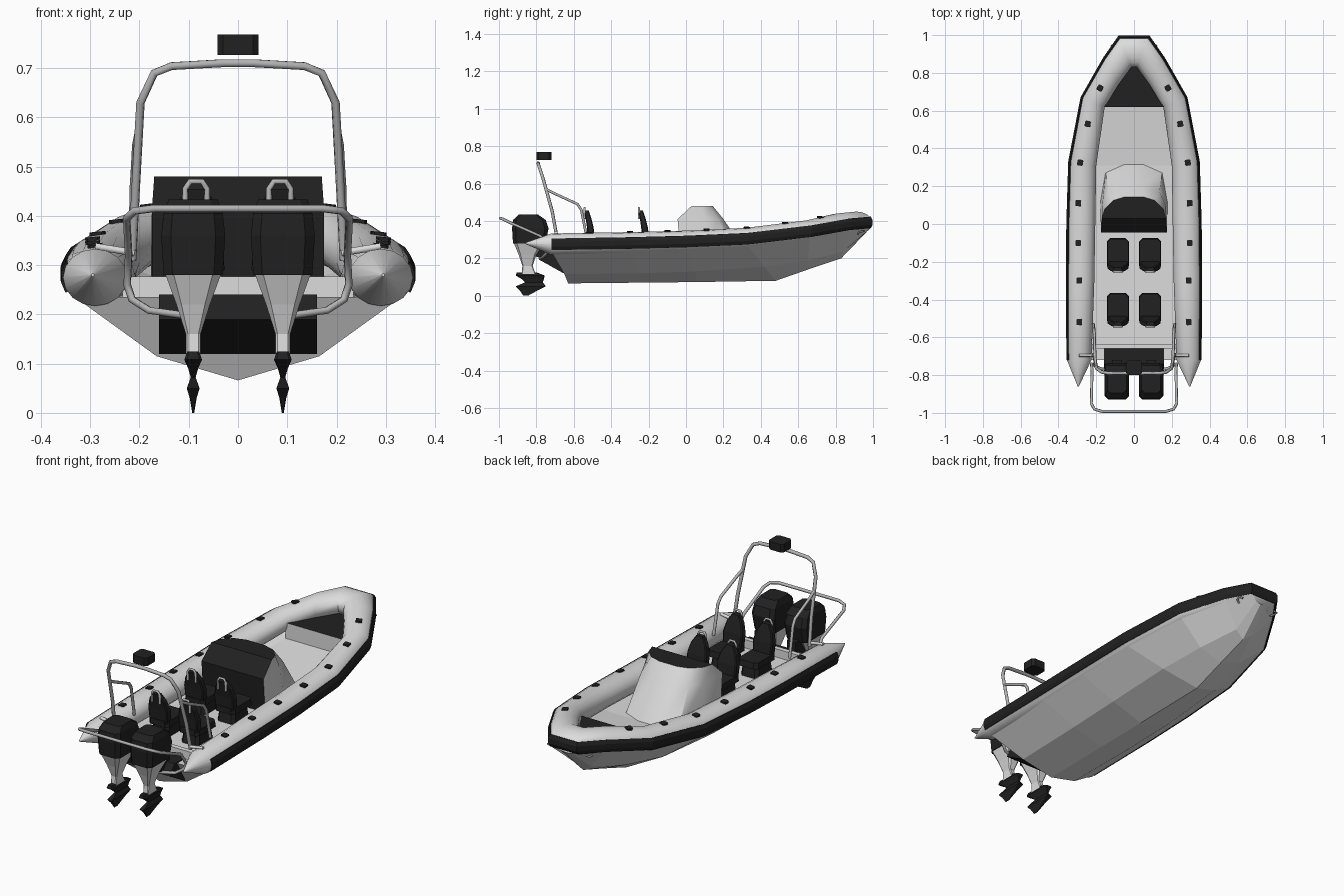
import bpy, bmesh, math
from mathutils import Vector

if "Cube" in bpy.data.objects:
    bpy.data.objects.remove(bpy.data.objects["Cube"])


def material(name, rgb):
    m = bpy.data.materials.new(name)
    m.diffuse_color = (*rgb, 1)
    m.use_nodes = True
    m.node_tree.nodes["Principled BSDF"].inputs["Base Color"].default_value = m.diffuse_color
    return m


LIGHT = material("light grey", (0.72, 0.72, 0.72))
BLACK = material("black", (0.015, 0.015, 0.016))
STEEL = material("steel grey", (0.45, 0.45, 0.45))


def loft(name, rings, mats, smooth=None, rule=None):
    """Skin closed rings of equal length and cap both ends."""
    bm = bmesh.new()
    vs = [[bm.verts.new(p) for p in r] for r in rings]
    n = len(rings[0])
    for a, b in zip(vs, vs[1:]):
        for i in range(n):
            j = (i + 1) % n
            bm.faces.new((a[i], a[j], b[j], b[i]))
    bm.faces.new(vs[0])
    bm.faces.new(vs[-1])
    bmesh.ops.recalc_face_normals(bm, faces=bm.faces)
    bm.normal_update()
    if rule:
        for f in bm.faces:
            f.material_index = rule(f)
    me = bpy.data.meshes.new(name)
    bm.to_mesh(me)
    bm.free()
    ob = bpy.data.objects.new(name, me)
    bpy.context.collection.objects.link(ob)
    for m in mats:
        me.materials.append(m)
    if smooth:
        bpy.ops.object.select_all(action='DESELECT')
        ob.select_set(True)
        bpy.context.view_layer.objects.active = ob
        bpy.ops.object.shade_smooth_by_angle(angle=math.radians(smooth))
    return ob


def oct_ring(x, hx, y0, y1, z, c=0.3):
    """Rectangle with cut corners at height z."""
    k = min(hx, (y1 - y0) / 2) * c
    return [(x - hx + k, y0, z), (x + hx - k, y0, z), (x + hx, y0 + k, z), (x + hx, y1 - k, z),
            (x + hx - k, y1, z), (x - hx + k, y1, z), (x - hx, y1 - k, z), (x - hx, y0 + k, z)]


def stack(name, x, levels, mat, smooth=None):
    return loft(name, [oct_ring(x, hx, y0, y1, z) for z, hx, y0, y1 in levels], [mat], smooth)


def pipe(name, pts, r=0.008, mat=STEEL):
    cu = bpy.data.curves.new(name, 'CURVE')
    cu.dimensions = '3D'
    cu.bevel_depth = r
    cu.bevel_resolution = 1
    cu.use_fill_caps = True
    sp = cu.splines.new('POLY')
    sp.points.add(len(pts) - 1)
    for p, q in zip(sp.points, pts):
        p.co = (*q, 1)
    cu.materials.append(mat)
    ob = bpy.data.objects.new(name, cu)
    bpy.context.collection.objects.link(ob)
    bpy.ops.object.select_all(action='DESELECT')
    ob.select_set(True)
    bpy.context.view_layer.objects.active = ob
    bpy.ops.object.convert(target='MESH')


def mirrored(half):
    return half + [(-x, y, z) for x, y, z in reversed(half)]


# Buoyancy tube stations: outer x, y, inner x, y, centre height
ST = [(.355, -.72, .225, -.72, .275), (.357, -.3, .21, -.3, .282), (.355, 0, .205, 0, .29),
      (.345, .33, .20, .31, .305), (.28, .67, .155, .62, .345), (.16, .88, .08, .74, .382),
      (.08, .994, .015, .83, .392)]
VR = 0.058


def both_sides(rings):
    return rings + [[(-x, y, z) for x, y, z in r] for r in reversed(rings)]


def tube_ring(s, angles, k=1.0):
    o, i = Vector(s[0:2]), Vector(s[2:4])
    c, d = (o + i) / 2, (o - i) / 2
    return [(*(c + d * math.cos(t) * k), s[4] + VR * math.sin(t) * k) for t in angles]


full = [math.tau * i / 16 for i in range(16)]
tip = (.298, -.86, .292, -.86, .28)
rings = [[(x, y, .28 + (z - .28) * .05) for x, y, z in tube_ring(tip, full)]]
rings += [tube_ring(s, full) for s in ST]
loft("buoyancy_tube", both_sides(rings), [LIGHT], 40)

# Black rubbing strake around the outside
arc = [math.radians(a) for a in (-30, -12, 12, 30)]
rings = [tube_ring(s, arc, 1.07) + tube_ring(s, arc[::-1], .93) for s in ST]
loft("rubbing_strake", both_sides(rings), [BLACK])

# Hull: keel y, z, chine x, y, z and deck height per station
HS = [(-.63, .066, .165, -.65, .115, .235), (-.25, .07, .172, -.25, .12, .235),
      (.05, .073, .175, .05, .13, .235), (.48, .08, .165, .42, .155, .24),
      (.66, .143, .12, .65, .19, .275), (.83, .2, .05, .84, .235, .30), (.965, .34, .03, .967, .345, .35)]
rings = []
for s, (ky, kz, cx, cy, cz, dz) in zip(ST, HS):
    half = [(cx, cy, cz), (s[0] - .01, s[1] - .005, s[4] - .03), (s[2] + .01, s[3], dz)]
    rings.append([(0, ky, kz)] + mirrored(half))
loft("hull", rings, [LIGHT])

# Aft wall and black engine mount
loft("transom_wall", [[(s * .235, y, z) for y, z in ((-.66, .2), (-.66, .277), (-.635, .277), (-.635, .2))]
                      for s in (-1, 1)], [LIGHT])
loft("engine_mount", [[(s * .16, y, z) for y, z in ((-.655, .12), (-.78, .19), (-.74, .24), (-.655, .24))]
                      for s in (-1, 1)], [BLACK])

# Bow locker with black top
loft("bow_locker", [[(-.165, .62, z), (.165, .62, z), (.02, .845, z), (-.02, .845, z)] for z in (.26, .355)],
     [LIGHT, BLACK], rule=lambda f: int(f.normal.z > .5))

# Console: black helm side and top, light front
levels = [(.225, ((.175, -.03), (.178, .12), (.15, .28), (.05, .325))),
          (.41, ((.175, -.045), (.168, .10), (.135, .17), (.05, .20))),
          (.48, ((.17, .03), (.155, .08), (.11, .125), (.05, .143)))]
loft("console", [mirrored([(x, y, z) for x, y in pts]) for z, pts in levels], [LIGHT, BLACK], 40,
     lambda f: int(f.normal.z > .9 or f.normal.y < -.5))

# Four seats with head loops
for x in (-.085, .085):
    for y in (-.16, -.45):
        stack("seat_base", x, [(.23, .05, y - .07, y + .07), (.285, .045, y - .06, y + .06),
                               (.29, .058, y - .08, y + .085), (.32, .055, y - .08, y + .08)], BLACK)
        stack("seat_back", x, [(.30, .05, y - .075, y - .035), (.37, .055, y - .08, y - .045),
                               (.42, .042, y - .088, y - .058), (.455, .02, y - .095, y - .07)], BLACK)
        b = y - .092
        pipe("seat_loop", [(x - .022, b, .41), (x - .022, b, .455), (x - .012, b, .47),
                           (x + .012, b, .47), (x + .022, b, .455), (x + .022, b, .41)], .006)

# Twin outboard engines
for x in (-.091, .091):
    stack("engine_cowl", x, [(.28, .06, -.925, -.75), (.36, .065, -.93, -.735),
                             (.405, .06, -.925, -.75), (.433, .05, -.895, -.79)], BLACK)
    stack("engine_leg", x, [(.28, .056, -.92, -.76), (.22, .034, -.895, -.80),
                            (.16, .015, -.875, -.82), (.105, .015, -.88, -.80)], LIGHT)
    stack("engine_gearcase", x, [(.125, .012, -.905, -.80), (.108, .018, -.91, -.755), (.09, .01, -.88, -.76),
                                 (.072, .005, -.86, -.765), (.05, .013, -.91, -.75),
                                 (.03, .007, -.89, -.79), (0, .002, -.87, -.845)], BLACK)
    loft("engine_bracket", [[(x + s * .025, y, z) for y, z in
                             ((-.72, .18), (-.72, .29), (-.83, .29), (-.83, .22))] for s in (-1, 1)], [BLACK])

# Radar arch, its forward legs and the radar dome
pipe("radar_arch", mirrored([(.215, -.69, .31), (.208, -.715, .45), (.198, -.765, .63),
                             (.17, -.785, .69), (.135, -.79, .704), (.03, -.79, .71)]), .009)
stack("radar_dome", 0, [(.727, .042, -.80, -.72), (.768, .042, -.80, -.72)], BLACK)
for s in (-1, 1):
    pipe("arch_leg", [(s * .202, -.75, .57), (s * .207, -.70, .545), (s * .21, -.58, .49),
                      (s * .212, -.56, .46), (s * .215, -.53, .31)], .008)
    # Stern cleats and bow eyes
    pipe("stern_cleat", [(s * .21, -.695, .325), (s * .29, -.695, .338)], .008, LIGHT)
    pipe("bow_eye", [(s * .10, .92, .33), (s * .115, .925, .34), (s * .12, .945, .345), (s * .10, .95, .345)], .005)

# Guard rail around the engines
pipe("stern_rail", mirrored([(.10, -.78, .197), (.18, -.765, .208), (.215, -.745, .23), (.225, -.74, .26),
                             (.222, -.78, .32), (.226, -.95, .395), (.21, -.98, .41), (.17, -.992, .415)]), .008)

# Black grab pads on the tube top
for px, py in ((.18, .72), (.245, .53), (.285, .325), (.295, .11), (.295, -.1), (.29, -.3), (.29, -.52)):
    for a, b in zip(ST, ST[1:]):
        ya, yb = (a[1] + a[3]) / 2, (b[1] + b[3]) / 2
        if ya <= py <= yb:
            t = (py - ya) / (yb - ya)
            cz = a[4] + (b[4] - a[4]) * t + VR
            ang = math.atan2(a[0] + a[2] - b[0] - b[2], 2 * (yb - ya))
    for s in (-1, 1):
        pad = stack("grab_pad", 0, [(-.006, .015, -.016, .016), (.004, .015, -.016, .016)], BLACK)
        pad.location = (s * px, py, cz)
        pad.rotation_euler = (0, s * .1, s * ang)
